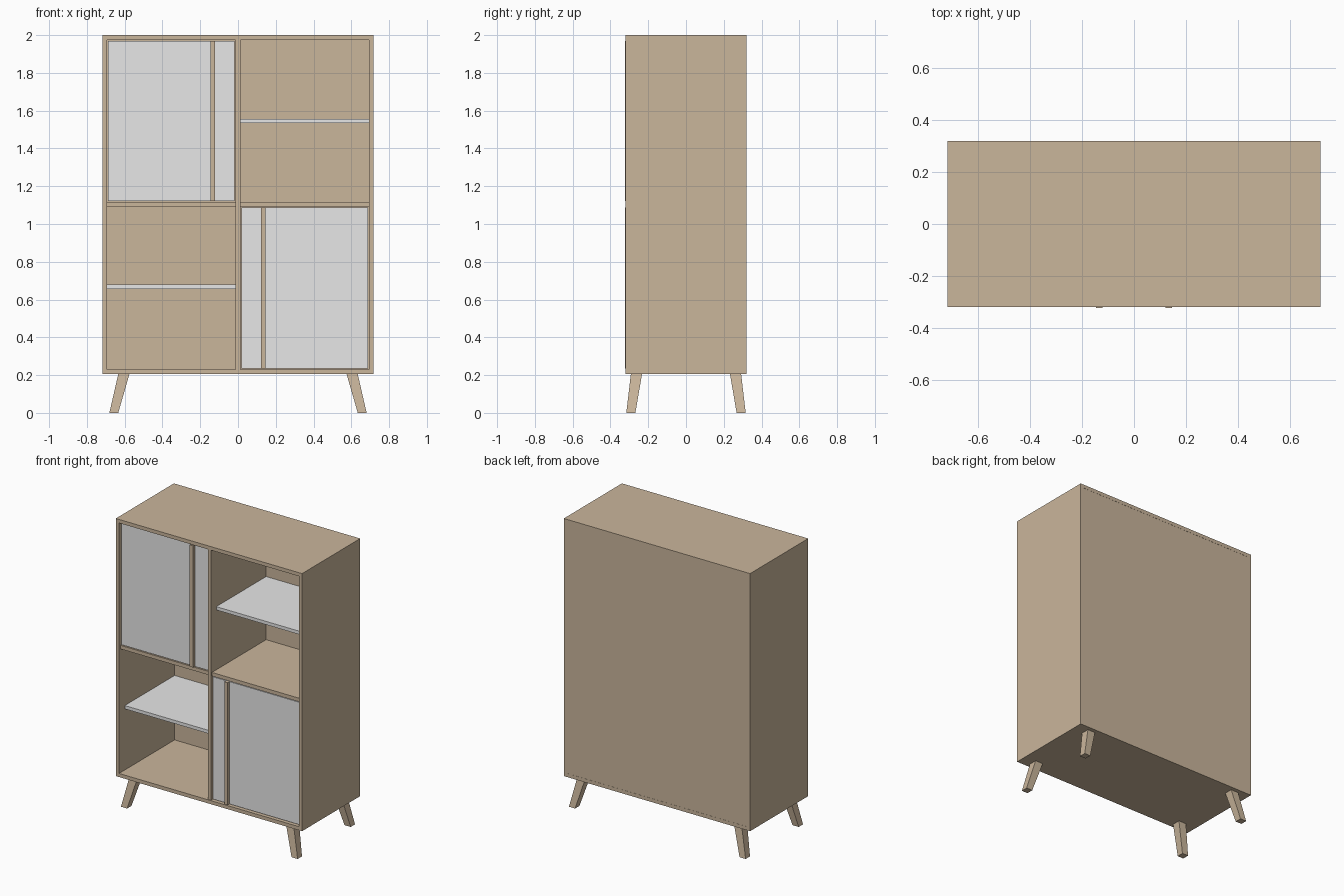
import bpy

if "Cube" in bpy.data.objects:
    bpy.data.objects.remove(bpy.data.objects["Cube"])


def material(name, rgb):
    m = bpy.data.materials.new(name)
    m.diffuse_color = (*rgb, 1)
    m.use_nodes = True
    m.node_tree.nodes["Principled BSDF"].inputs["Base Color"].default_value = m.diffuse_color
    return m


WOOD = material("light wood", (0.59, 0.465, 0.33))
WHITE = material("white panel", (0.8, 0.8, 0.8))


def mesh_object(name, verts, mat):
    """Six-sided solid from four bottom corners followed by four top corners."""
    faces = [(3, 2, 1, 0), (4, 5, 6, 7), (0, 1, 5, 4),
             (1, 2, 6, 5), (2, 3, 7, 6), (3, 0, 4, 7)]
    me = bpy.data.meshes.new(name)
    me.from_pydata(verts, [], faces)
    me.materials.append(mat)
    ob = bpy.data.objects.new(name, me)
    bpy.context.collection.objects.link(ob)
    return ob


def rect(x0, x1, y0, y1, z):
    return [(x0, y0, z), (x1, y0, z), (x1, y1, z), (x0, y1, z)]


def box(name, x, y, z, mat=WOOD):
    return mesh_object(name, rect(*x, *y, z[0]) + rect(*x, *y, z[1]), mat)


W, D = 0.718, 0.32            # half width, half depth
T = 0.025                     # board thickness
Z0, Z1 = 0.205, 2.0           # carcass bottom and top
IN = W - T                    # inner half width
LO, HI = Z0 + T, Z1 - T       # inner floor and ceiling
BACK = D - 0.028              # front of the back panel

# Carcass
box("top_panel", (-W, W), (-D, D), (HI, Z1))
box("bottom_panel", (-W, W), (-D, D), (Z0, LO))
box("left_side", (-W, -IN), (-D, D), (LO, HI))
box("right_side", (IN, W), (-D, D), (LO, HI))
box("back_panel", (-IN, IN), (BACK, D - 0.001), (LO, HI))
box("centre_divider", (-T / 2, T / 2), (-D + 0.005, BACK), (LO, HI))

# Fixed middle boards and thin loose shelves
MID0, MID1 = 1.092, 1.117
for side, x, z in (("left", (-IN, -T / 2), 0.656), ("right", (T / 2, IN), 1.534)):
    box(side + "_middle_board", x, (-D + 0.015, BACK), (MID0, MID1))
    box(side + "_shelf", x, (-0.257, BACK), (z, z + 0.023), WHITE)

# Doors with full-height wooden pull strips
G = 0.005
for name, s, z in (("upper", -1, (MID1, HI)), ("lower", 1, (LO, MID0))):
    x = sorted((s * (T / 2 + G), s * (IN - G)))
    box(name + "_door", x, (-D + 0.018, -D + 0.043), (z[0] + G, z[1] - G), WHITE)
    hx = sorted((s * 0.121, s * 0.146))
    box(name + "_door_handle", hx, (-D - 0.003, -D + 0.018), (z[0] + G, z[1] - G))

# Splayed tapered legs
for sx, xn in ((-1, "left"), (1, "right")):
    for sy, yn in ((-1, "front"), (1, "back")):
        def section(xa, xb, ya, yb, z):
            return rect(*sorted((sx * xa, sx * xb)), *sorted((sy * ya, sy * yb)), z)
        mesh_object(f"{yn}_{xn}_leg",
                    section(0.634, 0.681, 0.268, 0.316, 0)
                    + section(0.575, 0.634, 0.233, 0.292, Z0), WOOD)
